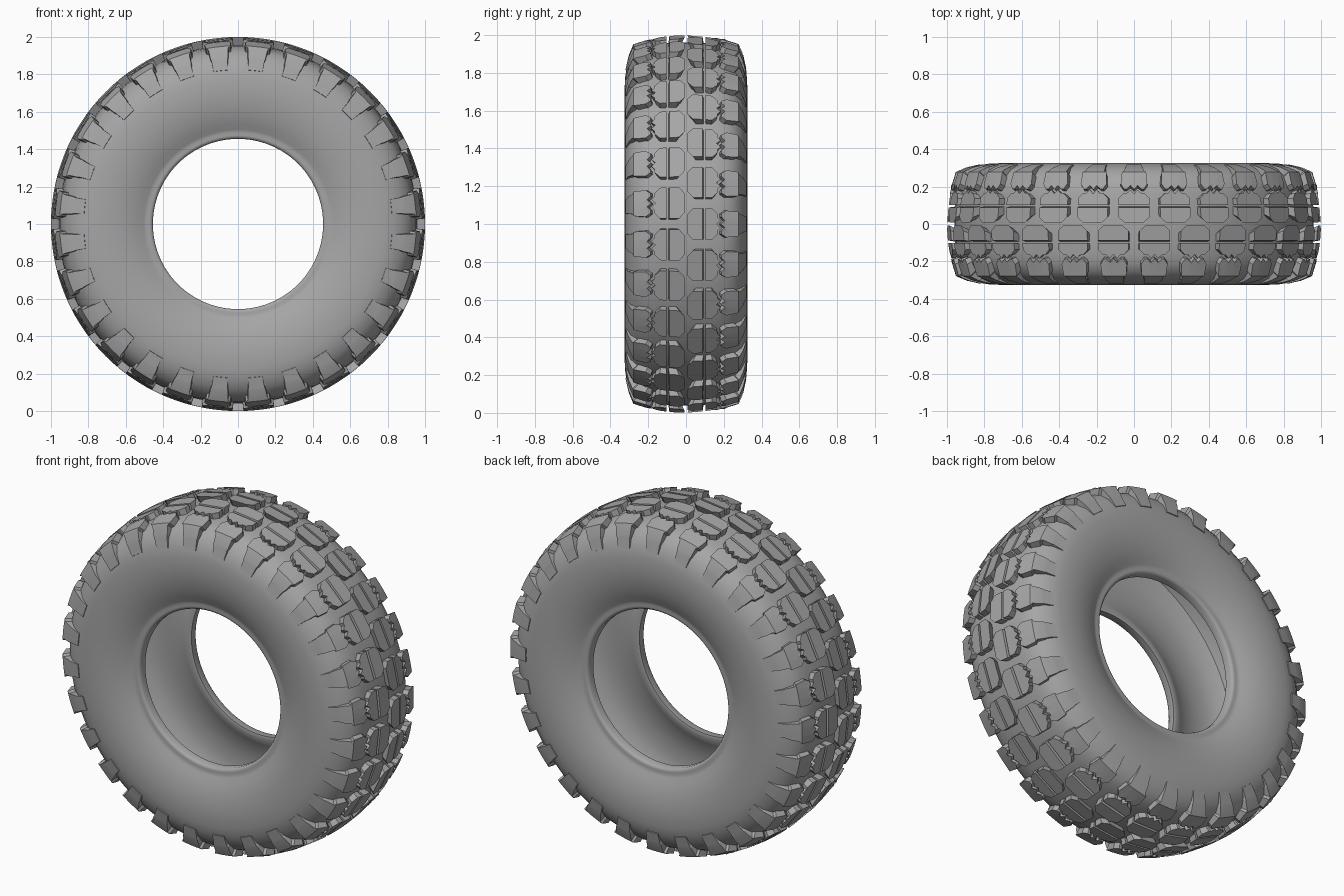
import bpy, bmesh, math
from mathutils import Matrix, Vector

cube = bpy.data.objects.get("Cube")
if cube:
    bpy.data.objects.remove(cube)

COUNT = 28                      # tread units per side
PITCH = 2 * math.pi / COUNT
HUB = Vector((0, 0, 1))

rubber = bpy.data.materials.new("grey_rubber")
rubber.use_nodes = True
GREY = (0.38, 0.38, 0.38, 1)
rubber.diffuse_color = GREY
rubber.node_tree.nodes["Principled BSDF"].inputs["Base Color"].default_value = GREY
rubber.node_tree.nodes["Principled BSDF"].inputs["Roughness"].default_value = 0.7


def finish(bm, name, angle):
    """Turn a bmesh into a named object with smooth shading below an angle."""
    bmesh.ops.recalc_face_normals(bm, faces=bm.faces)
    mesh = bpy.data.meshes.new(name)
    bm.to_mesh(mesh)
    bm.free()
    mesh.materials.append(rubber)
    obj = bpy.data.objects.new(name, mesh)
    bpy.context.collection.objects.link(obj)
    bpy.ops.object.select_all(action='DESELECT')
    obj.select_set(True)
    bpy.context.view_layer.objects.active = obj
    bpy.ops.object.shade_smooth_by_angle(angle=math.radians(angle))
    return obj


# Carcass: half section (width, radius), outside from crown to bead, then inside
outer = [(0, .96), (.1, .957), (.16, .951), (.21, .942), (.255, .92), (.29, .88),
         (.313, .83), (.322, .78), (.325, .72), (.322, .67), (.314, .62),
         (.302, .575), (.287, .535), (.272, .505), (.265, .488), (.268, .474),
         (.264, .462), (.254, .455)]
inner = [(.215, .455), (.212, .475), (.235, .52), (.262, .58), (.278, .66), (.28, .74),
         (.268, .82), (.235, .88), (.15, .91), (0, .918)]
half = outer + inner
section = half + [(-y, r) for y, r in reversed(half[1:-1])]

bm = bmesh.new()
ring = [bm.verts.new((0, y, 1 + r)) for y, r in section]
edges = [bm.edges.new((ring[i], ring[(i + 1) % len(ring)])) for i in range(len(ring))]
bmesh.ops.spin(bm, geom=ring + edges, cent=HUB, axis=(0, 1, 0),
               angle=2 * math.pi, steps=4 * COUNT)
bmesh.ops.remove_doubles(bm, verts=bm.verts, dist=1e-4)
finish(bm, "tire_carcass", 40)


# Tread: blocks are drawn as (arc offset, width, radius), sunk, then wrapped
def crown(y):
    return 1 - 0.6 * y * y


def sink(bm):
    """Give drawn faces thickness towards the middle of the carcass."""
    geo = bmesh.ops.extrude_face_region(bm, geom=bm.faces[:], use_keep_orig=True)
    for v in geo["geom"]:
        if isinstance(v, bmesh.types.BMVert):
            v.co.y += (0.12 - v.co.y) * 0.25
            v.co.z += (0.78 - v.co.z) * 0.25
            v.co.x *= 1.06


def plate(outline):
    bm = bmesh.new()
    bm.faces.new([bm.verts.new((u, y, crown(y))) for u, y in outline])
    sink(bm)
    return bm


def mirrored(points):
    """Complete a left-to-middle outline run with its mirror image."""
    return points + [(-u, y) for u, y in reversed(points) if u]


zigzag = [(-.038, 0), (-.019, .018), (0, -.004)]

# Crown halves: chamfered towards the tire centre line and the shoulder
W = 0.083
inner_half = plate(mirrored([(-W, .088), (-W, .036), (-.052, .008), (0, .008)])[::-1])
outer_half = plate([(W, .102), (-W, .102), (-W, .138), (-.055, .166)]
                   + mirrored([(u, .166 + d) for u, d in zigzag])
                   + [(.055, .166), (W, .138)])

# Shoulder lug: rows of (width, radius, half length) running down the sidewall
lug_rows = [(.188, crown(.188), .055), (.215, crown(.215), .073), (.278, .953, .068),
            (.283, .943, .056), (.303, .895, .053), (.306, .882, .049), (.319, .825, .047)]
shoulder_lug = bmesh.new()
grid = []
for i, (y, r, w) in enumerate(lug_rows):
    cols = [(-w, 0)] + mirrored(zigzag)[:] + [(w, 0)]
    grid.append([shoulder_lug.verts.new((u, y + (d if i == 0 else 0), r)) for u, d in cols])
for a, b in zip(grid, grid[1:]):
    for j in range(len(a) - 1):
        shoulder_lug.faces.new((a[j], a[j + 1], b[j + 1], b[j]))
sink(shoulder_lug)


def wrap(block, name):
    """Repeat a block around both sides, the front row half a pitch on."""
    bm = bmesh.new()
    for side, shift in ((1, 0), (-1, 0.5)):
        for k in range(COUNT):
            base = (k + shift) * PITCH
            made = {}
            for v in block.verts:
                a = base + v.co.x
                made[v] = bm.verts.new((v.co.z * math.sin(a), side * v.co.y,
                                        1 + v.co.z * math.cos(a)))
            for f in block.faces:
                bm.faces.new([made[v] for v in f.verts])
    block.free()
    return finish(bm, name, 12)


wrap(inner_half, "crown_blocks_inner")
wrap(outer_half, "crown_blocks_outer")
wrap(shoulder_lug, "shoulder_lugs")
